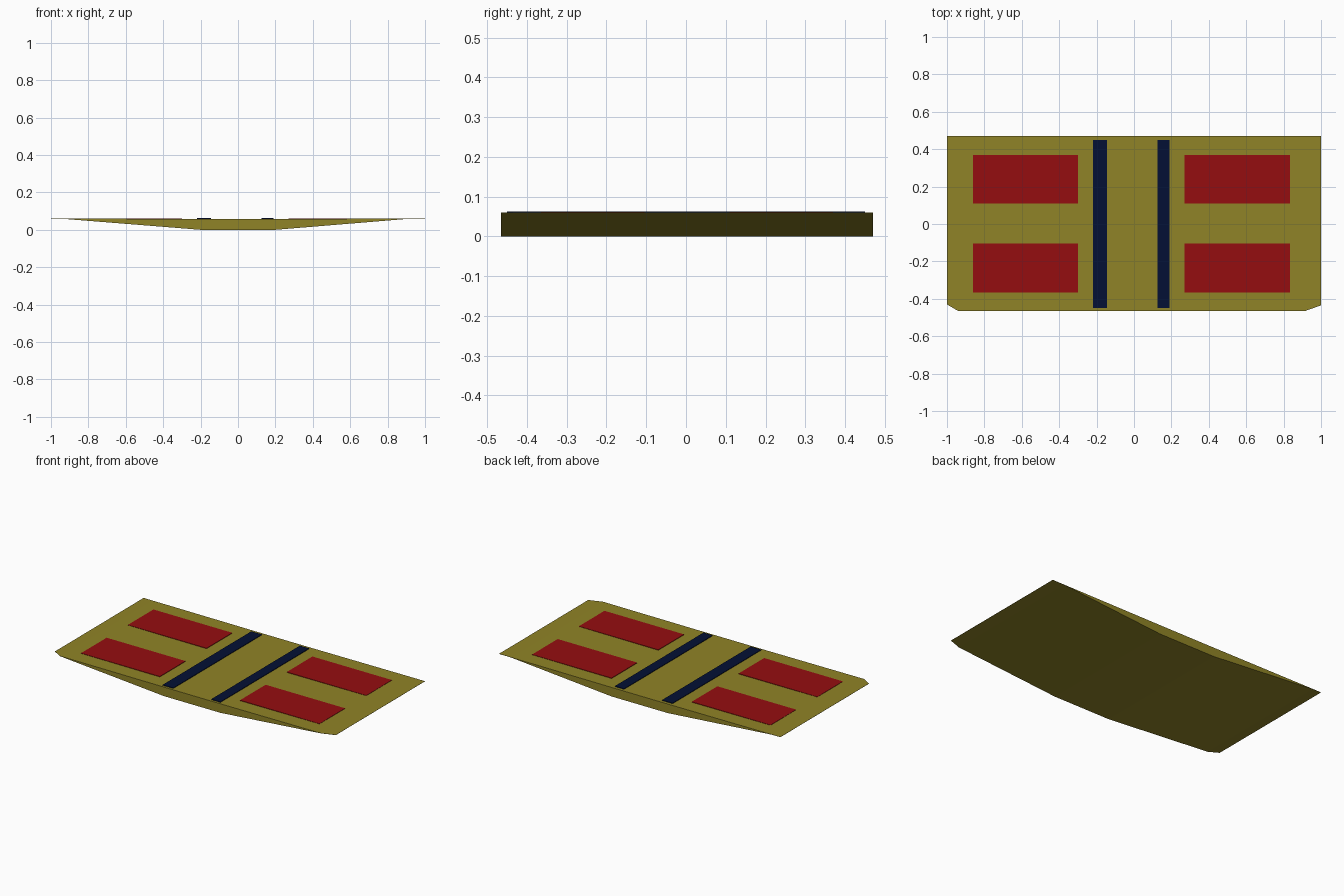
import bpy
import bmesh

if "Cube" in bpy.data.objects:
    bpy.data.objects.remove(bpy.data.objects["Cube"], do_unlink=True)


def make_material(name, colour):
    mat = bpy.data.materials.new(name)
    mat.use_nodes = True
    mat.diffuse_color = (*colour, 1)
    bsdf = next(n for n in mat.node_tree.nodes if n.type == 'BSDF_PRINCIPLED')
    bsdf.inputs["Base Color"].default_value = (*colour, 1)
    return mat


olive = make_material("olive", (0.28, 0.23, 0.02))
red = make_material("dark_red", (0.30, 0.004, 0.005))
navy = make_material("navy", (0.001, 0.005, 0.035))


def finish(name, bm, mat):
    bmesh.ops.recalc_face_normals(bm, faces=bm.faces)
    mesh = bpy.data.meshes.new(name)
    bm.to_mesh(mesh)
    bm.free()
    mesh.materials.append(mat)
    obj = bpy.data.objects.new(name, mesh)
    bpy.context.collection.objects.link(obj)
    return obj


def add_plate(name, x0, x1, y0, y1, z0, z1, mat):
    bm = bmesh.new()
    bmesh.ops.create_cube(bm, size=1)
    for v in bm.verts:
        v.co = (x1 if v.co.x > 0 else x0,
                y1 if v.co.y > 0 else y0,
                z1 if v.co.z > 0 else z0)
    return finish(name, bm, mat)


# Wing body: lofted across x; each section is (x, front y, bottom z, top z)
BACK = 0.47
sections = [(-1, -0.43, 0.059, 0.06), (-0.94, -0.465, 0.059, 0.06),
            (-0.2, -0.465, 0, 0.058), (0.2, -0.465, 0, 0.058),
            (0.915, -0.465, 0.059, 0.06), (1, -0.435, 0.059, 0.06)]
bm = bmesh.new()
rings = [[bm.verts.new(p) for p in ((x, front, low), (x, BACK, low),
                                    (x, BACK, top), (x, front, top))]
         for x, front, low, top in sections]
for a, b in zip(rings, rings[1:]):
    for i in range(4):
        j = (i + 1) % 4
        bm.faces.new((a[i], a[j], b[j], b[i]))
bm.faces.new(rings[0])
bm.faces.new(rings[-1])
finish("wing_body", bm, olive)

# Painted red panels, two on each side
for side, x0, x1 in (("right", -0.86, -0.30), ("left", 0.27, 0.835)):
    for row, y0, y1 in (("front", -0.365, -0.105), ("back", 0.11, 0.37)):
        add_plate(f"{row}_{side}_panel", x0, x1, y0, y1, 0.0565, 0.0615, red)

# Dark strips running front to back
for side, x0, x1 in (("right", -0.22, -0.145), ("left", 0.125, 0.19)):
    add_plate(f"{side}_strip", x0, x1, -0.45, 0.45, 0.056, 0.062, navy)
